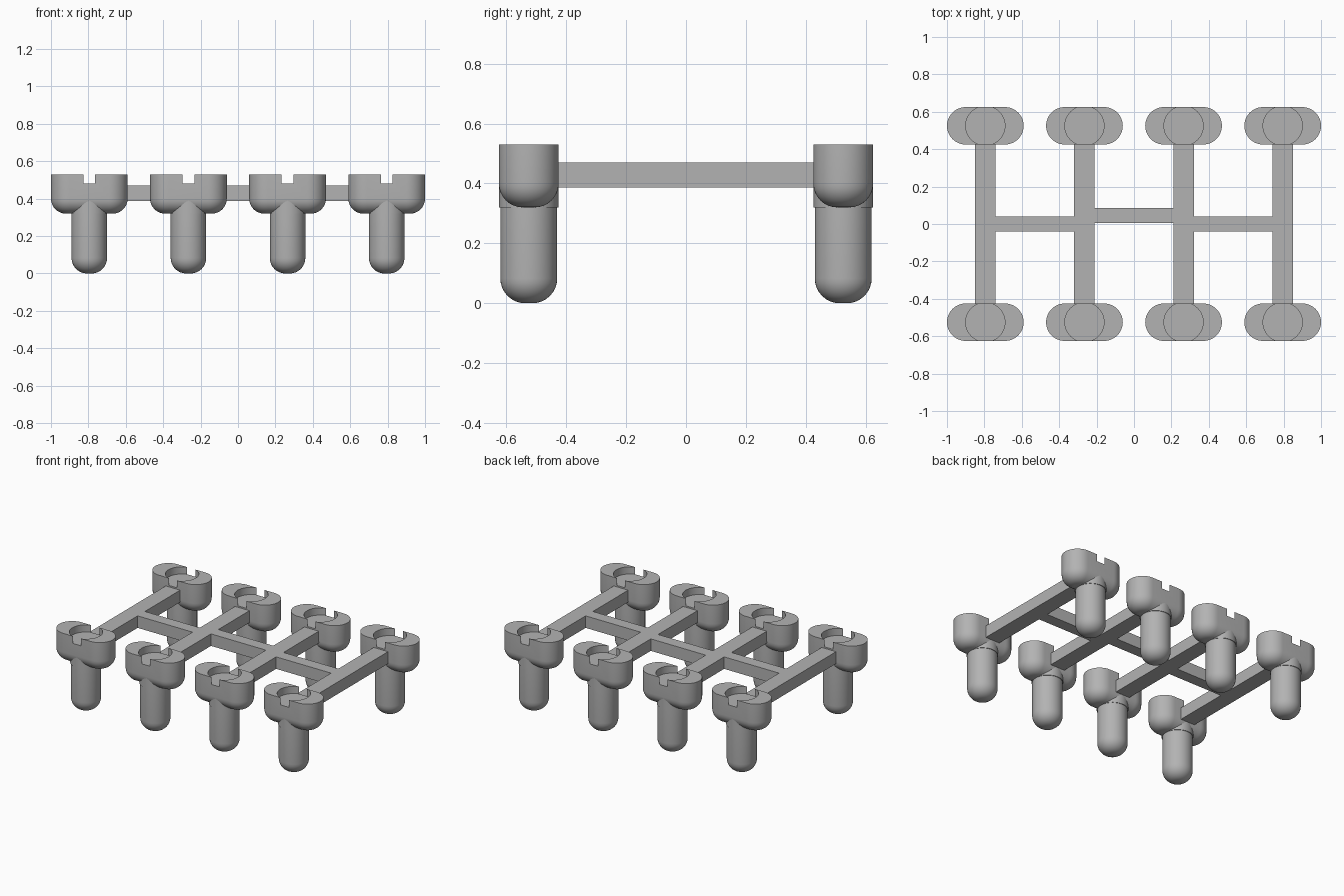
import bpy, bmesh
from math import pi, sin, cos

cube = bpy.data.objects.get("Cube")
if cube:
    bpy.data.objects.remove(cube, do_unlink=True)

grey = bpy.data.materials.new("plain grey")
grey.use_nodes = True
colour = (0.45, 0.45, 0.45, 1)
grey.diffuse_color = colour
grey.node_tree.nodes["Principled BSDF"].inputs["Base Color"].default_value = colour

COLUMNS = (-0.795, -0.265, 0.265, 0.795)
ROW_Y = 0.525
SPREAD = 0.105            # half distance between the head's round ends
TOP, FLOOR, SHOULDER = 0.53, 0.48, 0.32
SIDES = 24


def add_object(name, bm):
    bmesh.ops.recalc_face_normals(bm, faces=bm.faces)
    mesh = bpy.data.meshes.new(name)
    bm.to_mesh(mesh)
    bm.free()
    mesh.materials.append(grey)
    obj = bpy.data.objects.new(name, mesh)
    bpy.context.collection.objects.link(obj)
    return obj


def loft(name, profile, spread=0.0):
    """Stack round (or stadium) rings of (radius, z), capped at both ends."""
    bm = bmesh.new()
    rings = []
    for r, z in profile:
        ring = []
        for side in (1, -1):
            for i in range(SIDES + (1 if spread else 0)):
                a = -side * pi / 2 + pi * i / SIDES
                ring.append(bm.verts.new((side * spread + r * cos(a), r * sin(a), z)))
        rings.append(ring)
    for low, high in zip(rings, rings[1:]):
        n = len(low)
        for i in range(n):
            j = (i + 1) % n
            bm.faces.new((low[i], low[j], high[j], high[i]))
    bm.faces.new(rings[0][::-1])
    bm.faces.new(rings[-1])
    return add_object(name, bm)


def fillet(radius, base, size, steps=8):
    """Rounded lower edge of a ring profile."""
    angles = [pi / 2 * i / steps for i in range(steps + 1)]
    return [(radius - size + size * sin(a), base + size * (1 - cos(a))) for a in angles]


def smooth(obj):
    bpy.ops.object.select_all(action='DESELECT')
    obj.select_set(True)
    bpy.context.view_layer.objects.active = obj
    bpy.ops.object.shade_smooth_by_angle(angle=0.6)


def box(name, x0, x1, y0, y1, z0=0.387, z1=0.47):
    bm = bmesh.new()
    bmesh.ops.create_cube(bm, size=1)
    for v in bm.verts:
        v.co = (x1 if v.co.x > 0 else x0, y1 if v.co.y > 0 else y0, z1 if v.co.z > 0 else z0)
    return add_object(name, bm)


# Head: stadium block with a rounded underside and a round recess cut in the top
head = loft("head", fillet(0.1, SHOULDER, 0.08) + [(0.1, TOP)], SPREAD)
cutter = loft("recess_cutter", [(0.105, FLOOR), (0.105, TOP + 0.1)])
cutter.hide_render = True
cut = head.modifiers.new("recess", 'BOOLEAN')
cut.operation = 'DIFFERENCE'
cut.solver = 'EXACT'
cut.object = cutter
bpy.context.view_layer.objects.active = head
bpy.ops.object.modifier_apply(modifier=cut.name)
bpy.data.objects.remove(cutter, do_unlink=True)

# Pin: round-ended peg with a slightly wider collar inside the head
pin = loft("pin", fillet(0.095, 0, 0.083) +
           [(0.095, SHOULDER), (0.099, SHOULDER), (0.099, FLOOR - 0.01)])

for part in (head, pin):
    smooth(part)

# Repeat head and pin at both ends of every column
first = True
for x in COLUMNS:
    for y in (-ROW_Y, ROW_Y):
        for part in (head, pin):
            obj = part
            if not first:
                obj = part.copy()
                bpy.context.collection.objects.link(obj)
            obj.location = (x, y, 0)
        first = False

# Long beams joining front and back heads
for x in COLUMNS:
    box("long_beam", x - 0.055, x + 0.055, -0.45, 0.45)

# Cross bars joining neighbouring beams, the middle one set further back
for i, (a, b) in enumerate(zip(COLUMNS, COLUMNS[1:])):
    shift = 0.045 if i == 1 else 0.0
    box("cross_bar", a + 0.054, b - 0.054, shift - 0.04, shift + 0.04)
